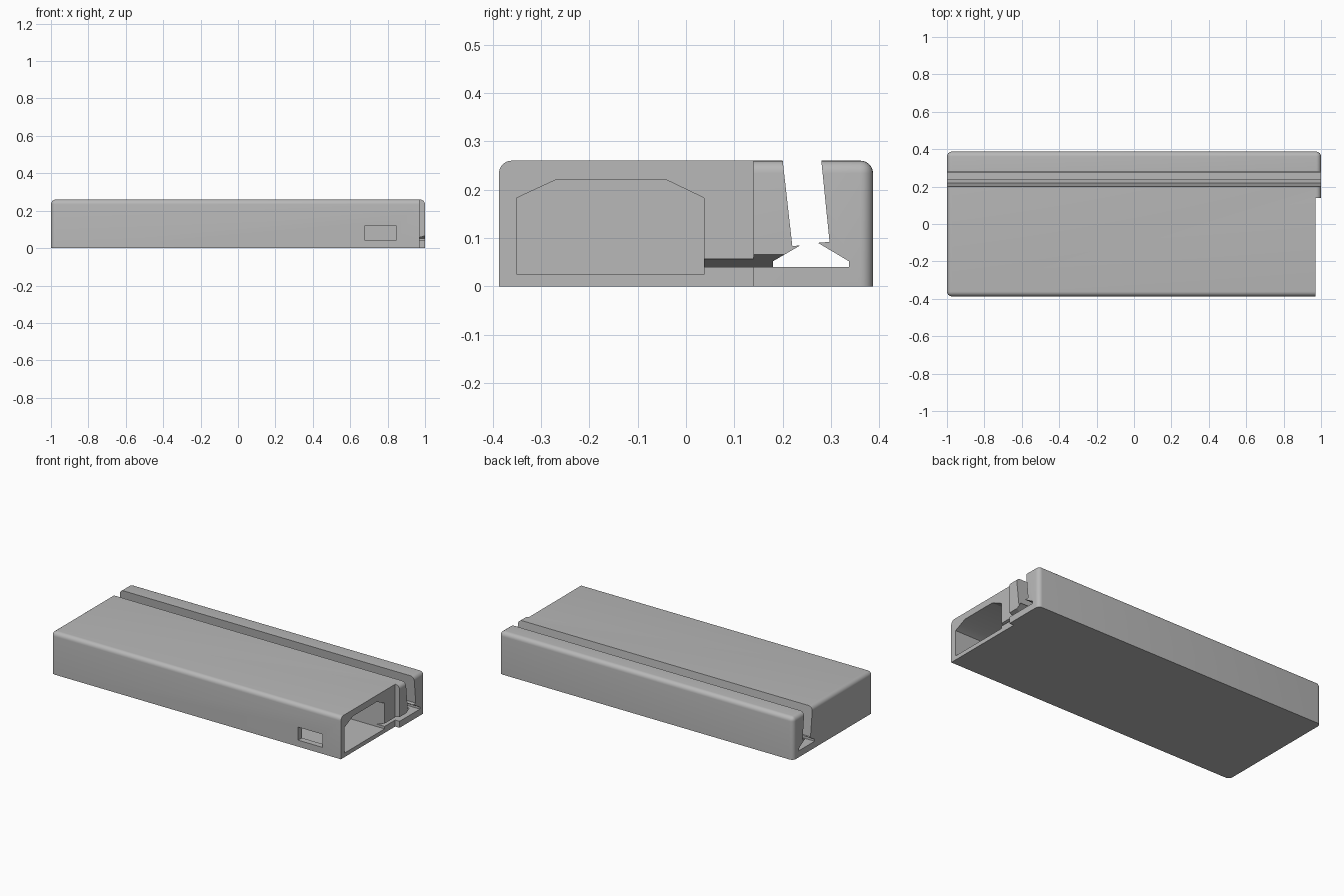
import bpy
import bmesh
from math import radians

if "Cube" in bpy.data.objects:
    bpy.data.objects.remove(bpy.data.objects["Cube"], do_unlink=True)

GREY = (0.48, 0.48, 0.48, 1.0)
grey = bpy.data.materials.new("plain grey")
grey.diffuse_color = GREY
grey.use_nodes = True
grey.node_tree.nodes["Principled BSDF"].inputs["Base Color"].default_value = GREY


def prism(name, outline, place, start, end):
    """Extrude a closed outline; place(u, v, depth) gives the 3D point."""
    bm = bmesh.new()
    near = [bm.verts.new(place(u, v, start)) for u, v in outline]
    far = [bm.verts.new(place(u, v, end)) for u, v in outline]
    bm.faces.new(near)
    bm.faces.new(far)
    for i in range(len(outline)):
        j = (i + 1) % len(outline)
        bm.faces.new((near[i], near[j], far[j], far[i]))
    bmesh.ops.recalc_face_normals(bm, faces=bm.faces)
    mesh = bpy.data.meshes.new(name)
    bm.to_mesh(mesh)
    bm.free()
    mesh.materials.append(grey)
    obj = bpy.data.objects.new(name, mesh)
    bpy.context.collection.objects.link(obj)
    return obj


def along_x(y, z, x):
    return (x, y, z)


def along_y(x, z, y):
    return (x, y, z)


def rect(u0, u1, v0, v1):
    return [(u0, v0), (u1, v0), (u1, v1), (u0, v1)]


# Block with rounded top and upright edges, square underside
WIDE, HIGH = 0.387, 0.26
body = prism("body", rect(-WIDE, WIDE, 0, HIGH), along_x, -1, 1)
bm = bmesh.new()
bm.from_mesh(body.data)
edges = [e for e in bm.edges if max(v.co.z for v in e.verts) > 0.1]
bmesh.ops.bevel(bm, geom=edges, offset=0.026, segments=6, profile=0.5, affect='EDGES')
bm.to_mesh(body.data)
bm.free()

# Recessed end face, leaving the slotted strip proud
end_step = prism("end_step_cutter", rect(-0.5, 0.14, -0.1, 0.4), along_x, 0.97, 1.1)

# Storage cavity with a chamfered ceiling, open at the right end
cavity = prism("cavity_cutter", [
    (-0.35, 0.025), (0.037, 0.025), (0.037, 0.183), (-0.04, 0.22),
    (-0.27, 0.22), (-0.35, 0.183)], along_x, -0.96, 1.05)

# Leaning slot that widens into a foot groove, running the full length
slot = prism("slot_cutter", [
    (0.199, 0.27), (0.22, 0.083), (0.237, 0.085), (0.18, 0.052),
    (0.18, 0.04), (0.337, 0.04), (0.337, 0.052), (0.273, 0.09),
    (0.297, 0.092), (0.279, 0.27)], along_x, -1.1, 1.1)

# Tapered passage between cavity and slot
passage = prism("passage_cutter", [(0.913, 0.04), (1.05, 0.04), (1.05, 0.081)],
                along_y, 0.0, 0.25)

# Small window in the front wall
window = prism("window_cutter", rect(0.68, 0.845, 0.04, 0.12), along_y, -0.5, -0.3)

cutters = [end_step, cavity, slot, passage, window]
for cutter in cutters:
    mod = body.modifiers.new(cutter.name, 'BOOLEAN')
    mod.operation = 'DIFFERENCE'
    mod.solver = 'EXACT'
    mod.object = cutter
    cutter.hide_render = True

# Apply the cuts and remove the cutters
bpy.ops.object.select_all(action='DESELECT')
body.select_set(True)
bpy.context.view_layer.objects.active = body
for mod_name in [m.name for m in body.modifiers]:
    bpy.ops.object.modifier_apply(modifier=mod_name)
for cutter in cutters:
    bpy.data.objects.remove(cutter, do_unlink=True)

bpy.ops.object.shade_smooth_by_angle(angle=radians(25))
